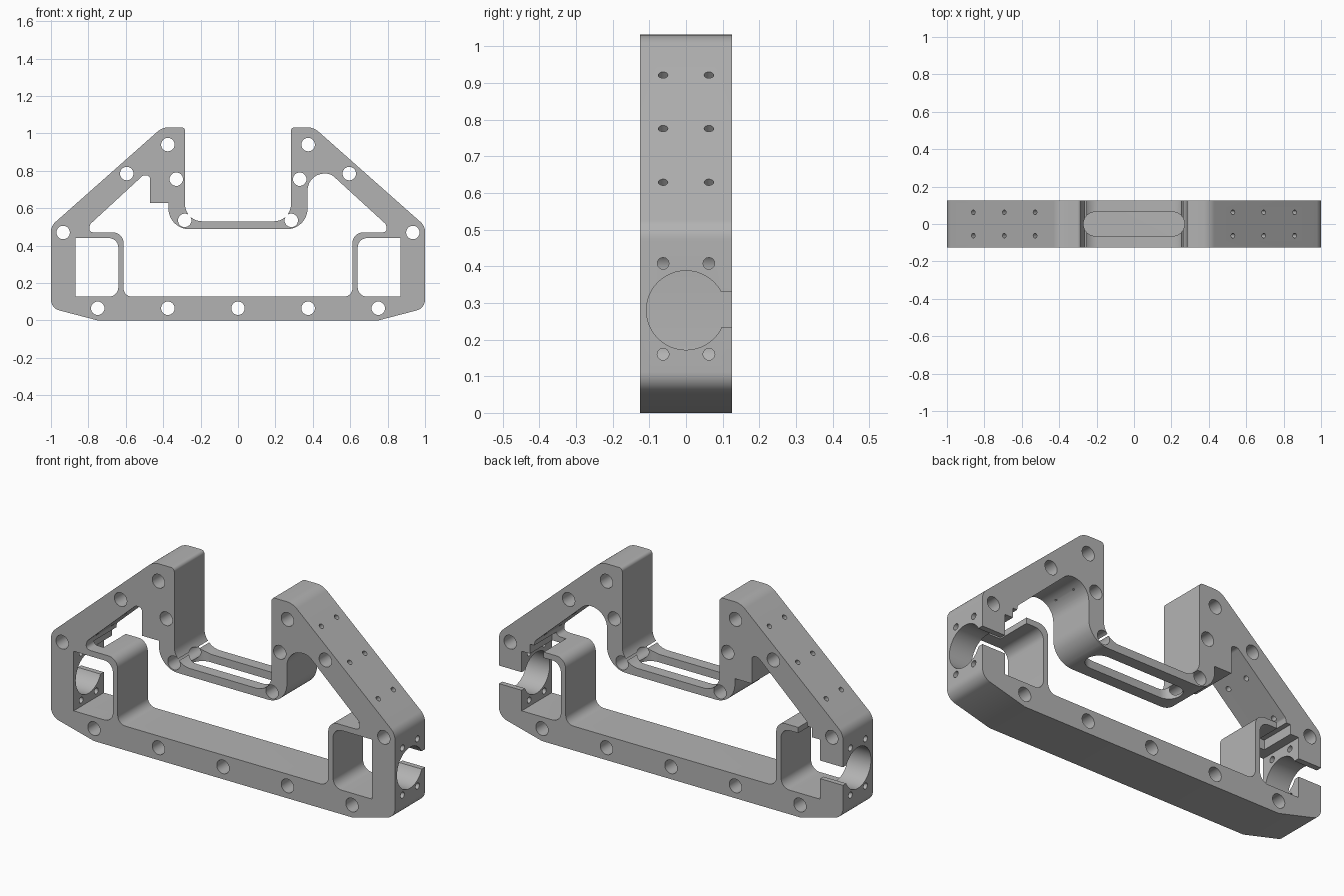
import bpy, bmesh, math
from mathutils import Matrix, Vector

if "Cube" in bpy.data.objects:
    bpy.data.objects.remove(bpy.data.objects["Cube"])

HALF = 0.125                                   # half depth of the frame
FRONT = Matrix.Rotation(math.pi / 2, 4, 'X')   # profile plane: x across, z up
SIDE = Matrix.Rotation(math.pi / 2, 4, 'Y')    # drills along x


def rounded(corners, steps=10):
    """Turn (u, v, radius) corners into a polygon with filleted corners."""
    out = []
    for i, (u, v, r) in enumerate(corners):
        p = Vector((u, v))
        a = (Vector(corners[i - 1][:2]) - p).normalized()
        b = (Vector(corners[(i + 1) % len(corners)][:2]) - p).normalized()
        if r == 0:
            out.append(p)
            continue
        half = a.angle(b) / 2
        centre = p + (a + b).normalized() * r / math.sin(half)
        reach = r / math.tan(half)
        start, end = p + a * reach - centre, p + b * reach - centre
        sweep = start.angle(end)
        for k in range(steps + 1):
            t = k / steps
            w = (math.sin((1 - t) * sweep) * start + math.sin(t * sweep) * end) / math.sin(sweep)
            out.append(centre + w)
    return out


def circle(r, n=32):
    return [Vector((r * math.cos(2 * math.pi * k / n), r * math.sin(2 * math.pi * k / n)))
            for k in range(n)]


def prism(bm, points, matrix, half):
    low = [bm.verts.new(matrix @ Vector((p.x, p.y, -half))) for p in points]
    high = [bm.verts.new(matrix @ Vector((p.x, p.y, half))) for p in points]
    bm.faces.new(low[::-1])
    bm.faces.new(high)
    for i in range(len(points)):
        j = (i + 1) % len(points)
        bm.faces.new((low[i], low[j], high[j], high[i]))


def box(bm, x, y, z):
    size = [hi - lo for lo, hi in (x, y, z)]
    mid = [(hi + lo) / 2 for lo, hi in (x, y, z)]
    bmesh.ops.create_cube(bm, size=1, matrix=Matrix.Translation(mid) @ Matrix.Diagonal((*size, 1)))


def finish(bm, name):
    bmesh.ops.recalc_face_normals(bm, faces=bm.faces)
    mesh = bpy.data.meshes.new(name)
    bm.to_mesh(mesh)
    bm.free()
    obj = bpy.data.objects.new(name, mesh)
    bpy.context.collection.objects.link(obj)
    return obj


def mirror(corners):
    return [(-x, z, r) for x, z, r in reversed(corners)]


# Outer silhouette, with the saddle between the two towers
right = [(0.75, 0, 0), (1, 0.065, 0.06), (1, 0.505, 0.07), (0.405, 1.032, 0.09),
         (0.283, 1.032, 0.018), (0.283, 0.53, 0.09)]
bm = bmesh.new()
prism(bm, rounded(right + mirror(right)), FRONT, HALF)
frame = finish(bm, "frame")

# Large opening: lower brackets mirror, upper ends differ
lower = [(0.612, 0.127, 0.045), (0.612, 0.47, 0.055), (0.765, 0.47, 0), (0.80, 0.473, 0.02),
         (0.79, 0.515, 0.015)]
arch = [(0.495, 0.785, 0.07), (0.372, 0.785, 0.09), (0.372, 0.488, 0.11)]
step = [(-0.372, 0.488, 0.11), (-0.372, 0.628, 0), (-0.47, 0.628, 0), (-0.47, 0.775, 0.02),
        (-0.508, 0.775, 0.025)]
openings = bmesh.new()
prism(openings, rounded(lower + arch + step + mirror(lower)), FRONT, 0.3)

# End windows
window = [(0.64, 0.127, 0.05), (0.868, 0.127, 0), (0.868, 0.44, 0), (0.64, 0.44, 0.05)]
for part in (window, mirror(window)):
    prism(openings, rounded(part), FRONT, 0.3)

# Bolt holes through the front face
bolts = [(0.375, 0.94), (0.595, 0.785), (0.33, 0.755), (0.285, 0.535),
         (0.935, 0.47), (0.75, 0.065), (0.375, 0.065)]
for x, z in bolts + [(-x, z) for x, z in bolts] + [(0, 0.065)]:
    prism(openings, circle(0.036), Matrix.Translation((x, 0, z)) @ FRONT, 0.3)

# Long slot in the saddle floor
slot = [(-0.27, -0.064, 0.063), (0.27, -0.064, 0.063), (0.27, 0.064, 0.063), (-0.27, 0.064, 0.063)]
drills = bmesh.new()
prism(drills, rounded(slot), Matrix.Translation((0, 0, 0.51)), 0.08)

# Round ports, their screw holes and the angled screw holes at both ends
ports = bmesh.new()
gaps = bmesh.new()
for side in (-1, 1):
    prism(ports, circle(0.108, 48), Matrix.Translation((side * 0.93, 0, 0.28)) @ SIDE, 0.12)
    box(gaps, sorted((side * 0.8, side * 1.1)), (0.05, 0.2), (0.235, 0.33))
    box(gaps, sorted((side * 0.74, side * 0.82)), (-0.06, 0.2), (0.42, 0.49))
    slope = Vector((side * 0.66, 0, 0.75)).to_track_quat('Z', 'Y').to_matrix().to_4x4()
    for y in (-0.0625, 0.0625):
        for z in (0.16, 0.408):
            prism(drills, circle(0.016, 16), Matrix.Translation((side * 0.95, y, z)) @ SIDE, 0.12)
        for x, z in ((0.86, 0.63), (0.695, 0.777), (0.53, 0.923)):
            prism(drills, circle(0.013, 16), Matrix.Translation((side * x, y, z)) @ slope, 0.2)

# Cut everything out of the frame
cutters = [finish(b, n) for b, n in ((openings, "opening_cutter"), (ports, "port_cutter"),
                                     (gaps, "gap_cutter"), (drills, "drill_cutter"))]
for cutter in cutters:
    cutter.hide_render = True
    mod = frame.modifiers.new(cutter.name, 'BOOLEAN')
    mod.operation, mod.solver, mod.object = 'DIFFERENCE', 'EXACT', cutter
bpy.context.view_layer.update()
result = bpy.data.meshes.new_from_object(frame.evaluated_get(bpy.context.evaluated_depsgraph_get()))
frame.modifiers.clear()
frame.data = result
for cutter in cutters:
    bpy.data.objects.remove(cutter)

# Plain grey finish
grey = bpy.data.materials.new("machined_grey")
grey.use_nodes = True
colour = (0.45, 0.45, 0.45, 1)
grey.diffuse_color = colour
grey.node_tree.nodes["Principled BSDF"].inputs["Base Color"].default_value = colour
frame.data.materials.clear()
frame.data.materials.append(grey)

bpy.ops.object.select_all(action='DESELECT')
frame.select_set(True)
bpy.context.view_layer.objects.active = frame
bpy.ops.object.shade_smooth_by_angle(angle=math.radians(30))
